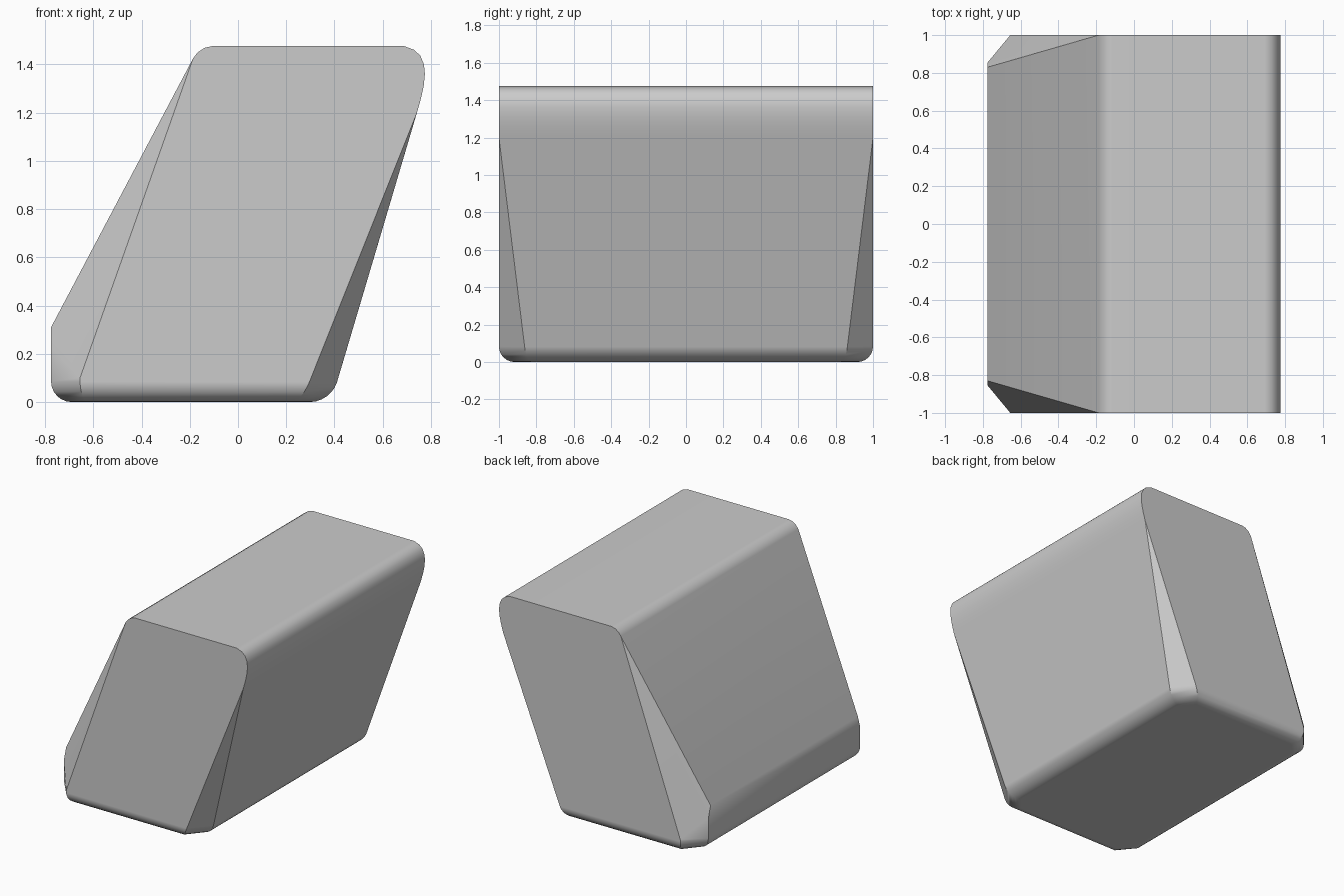
import bpy, bmesh
from math import radians
from mathutils import Vector

if "Cube" in bpy.data.objects:
    bpy.data.objects.remove(bpy.data.objects["Cube"], do_unlink=True)

grey = bpy.data.materials.new("mid_grey")
grey.use_nodes = True
colour = (0.6, 0.6, 0.6, 1)
grey.diffuse_color = colour
grey.node_tree.nodes["Principled BSDF"].inputs["Base Color"].default_value = colour

# Leaning side profile, with rounded upper corners
profile = [(-0.775, 0), (0.386, 0), (0.745, 1.21), (0.759, 1.26), (0.77, 1.31),
           (0.775, 1.36), (0.771, 1.40), (0.756, 1.436), (0.73, 1.46),
           (0.69, 1.475), (-0.11, 1.475), (-0.14, 1.468), (-0.167, 1.45),
           (-0.186, 1.425), (-0.775, 0.31)]

bm = bmesh.new()
face = bm.faces.new([bm.verts.new((x, -1, z)) for x, z in profile])
ext = bmesh.ops.extrude_face_region(bm, geom=[face])
bmesh.ops.translate(bm, vec=(0, 2, 0),
                    verts=[v for v in ext["geom"] if isinstance(v, bmesh.types.BMVert)])
bmesh.ops.recalc_face_normals(bm, faces=bm.faces[:])


def cut_corner(a, b, c):
    """Slice off whatever lies outside the plane through three points."""
    a, b, c = Vector(a), Vector(b), Vector(c)
    n = (b - a).cross(c - a).normalized()
    if n.dot(Vector((0, 0, 0.7)) - a) > 0:
        n = -n
    geom = bm.verts[:] + bm.edges[:] + bm.faces[:]
    cut = bmesh.ops.bisect_plane(bm, geom=geom, dist=1e-5, plane_co=a, plane_no=n,
                                 clear_outer=True)
    rim = [e for e in cut["geom_cut"] if isinstance(e, bmesh.types.BMEdge)]
    bmesh.ops.contextual_create(bm, geom=rim)


# Tapered corner facets, mirrored front to back
for s in (-1, 1):
    cut_corner((-0.188, s, 1.42), (-0.655, s, 0.1), (-0.775, s * 0.83, 0.31))
    cut_corner((-0.655, s, 0), (-0.655, s, 1), (-0.775, s * 0.855, 0))
    cut_corner((0.742, s, 1.2), (0.295, s, 0.08), (0.40, s * 0.86, 0.05))

# Rounded bottom rim
bmesh.ops.remove_doubles(bm, verts=bm.verts[:], dist=1e-4)
bmesh.ops.recalc_face_normals(bm, faces=bm.faces[:])
rim = [e for e in bm.edges if all(v.co.z < 1e-4 for v in e.verts)]
bmesh.ops.bevel(bm, geom=rim, offset=0.085, offset_type='OFFSET', segments=6,
                profile=0.5, affect='EDGES', clamp_overlap=True)
bmesh.ops.recalc_face_normals(bm, faces=bm.faces[:])

mesh = bpy.data.meshes.new("leaning_block")
bm.to_mesh(mesh)
bm.free()
block = bpy.data.objects.new("leaning_block", mesh)
bpy.context.collection.objects.link(block)
mesh.materials.append(grey)

# Smooth rounds, flat large faces
bpy.context.view_layer.objects.active = block
block.select_set(True)
bpy.ops.object.shade_smooth_by_angle(angle=radians(30))
weighted = block.modifiers.new("weighted_normals", 'WEIGHTED_NORMAL')
weighted.keep_sharp = True
